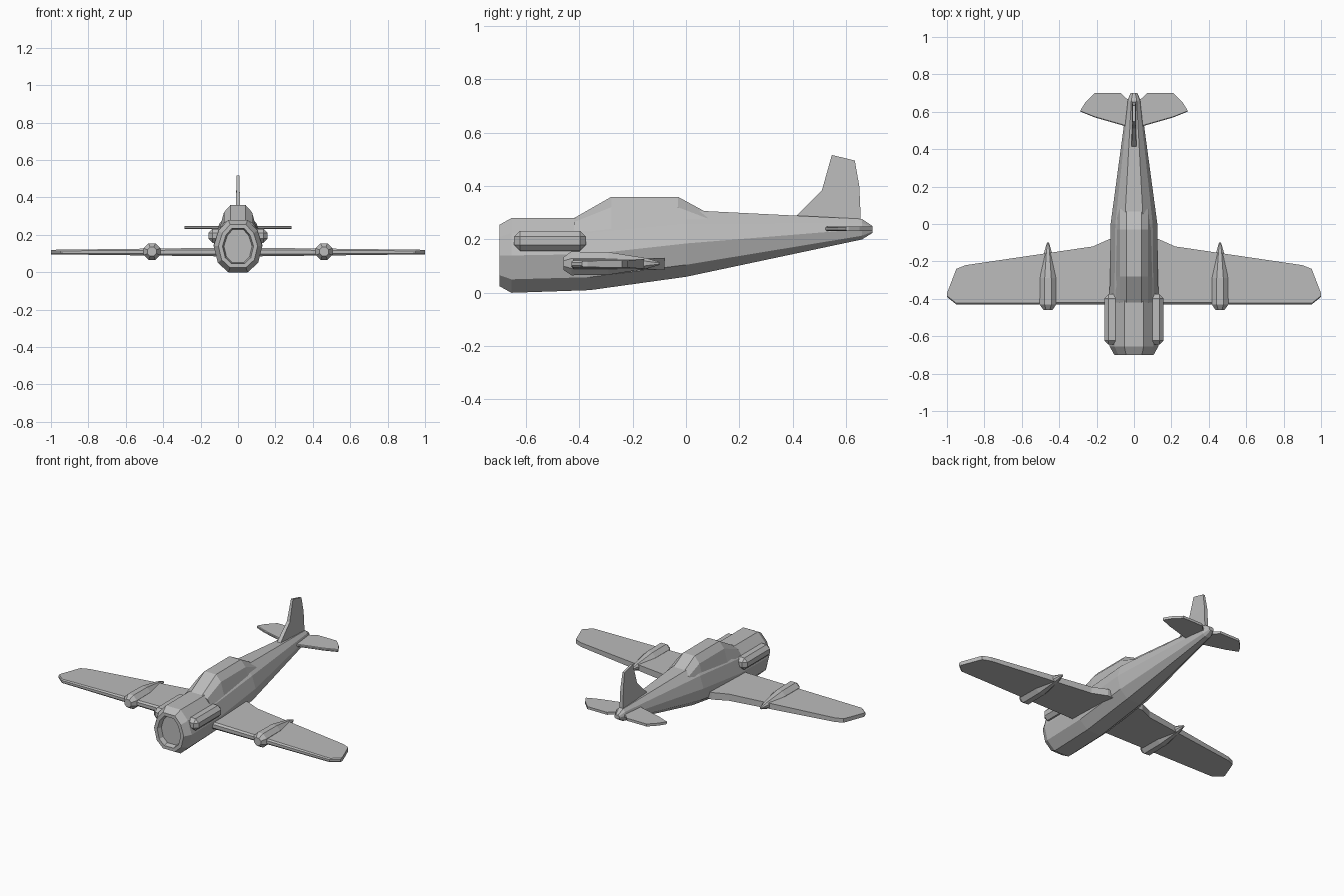
import bpy, bmesh, math

default_cube = bpy.data.objects.get("Cube")
if default_cube:
    bpy.data.objects.remove(default_cube)

grey = bpy.data.materials.new("plain grey")
grey.use_nodes = True
colour = (0.5, 0.5, 0.5, 1)
grey.diffuse_color = colour
grey.node_tree.nodes["Principled BSDF"].inputs["Base Color"].default_value = colour


def finish(name, bm, mirror):
    """Turn a bmesh into a grey object, mirrored across the centre if asked."""
    mesh = bpy.data.meshes.new(name)
    bm.to_mesh(mesh)
    bm.free()
    mesh.materials.append(grey)
    part = bpy.data.objects.new(name, mesh)
    bpy.context.collection.objects.link(part)
    if mirror:
        part.modifiers.new("Mirror", 'MIRROR')


def skin(rings):
    """Join equal rings of points into a closed bmesh."""
    bm = bmesh.new()
    loops = [[bm.verts.new(point) for point in ring] for ring in rings]
    for near, far in zip(loops, loops[1:]):
        for i in range(len(near)):
            bm.faces.new((near[i - 1], near[i], far[i], far[i - 1]))
    bm.faces.new(loops[0])
    bm.faces.new(loops[-1])
    bmesh.ops.recalc_face_normals(bm, faces=bm.faces)
    return bm


def both_sides(half):
    """Complete a half section given as (x, z) from one end to the other."""
    return half + [(-x, z) for x, z in reversed(half)]


def plate(name, stations, middle, root, taper):
    """Flat surface from (x, front, back) stations, thinning outwards, bevelled in front."""
    rings = []
    for x, front, back in stations:
        thick = root - taper * x
        low, high = middle - thick, middle + thick
        soft = front + thick / 2
        rings.append([(x, front, middle - thick / 2), (x, front, middle + thick / 2),
                      (x, soft, high), (x, back, high), (x, back, low), (x, soft, low)])
    finish(name, skin(rings), True)


# Fuselage: ten-sided section scaled to (y, half width, bottom, top)
section = both_sides([(0.4, 1), (0.8, 0.8), (1, 0.5), (0.83, 0.18), (0.4, 0)])
stations = [(-0.7, 0.105, 0.025, 0.255), (-0.655, 0.13, 0, 0.28), (-0.36, 0.13, 0.01, 0.28),
            (0, 0.125, 0.06, 0.31), (0.66, 0.036, 0.2, 0.277), (0.7, 0.018, 0.225, 0.25)]
body = skin([[(x * width, y, bottom + z * (top - bottom)) for x, z in section]
             for y, width, bottom, top in stations])

# Sunken intake in the nose
intake = min(body.faces, key=lambda face: face.calc_center_median().y)
for rim, depth in ((0.022, 0), (0.008, -0.03)):
    body.normal_update()
    bmesh.ops.inset_region(body, faces=[intake], thickness=rim, depth=depth)
finish("fuselage", body, False)

# Canopy: sloped screen, level roof and sloped rear, as (y, roof height)
sill = 0.23
canopy = []
for y, roof in ((-0.42, 0.28), (-0.28, 0.36), (-0.03, 0.36), (0.08, 0.3)):
    shoulder = sill + (roof - sill) * 0.7
    outline = both_sides([(0.1, sill), (0.075, shoulder), (0.04, roof)])
    canopy.append([(x, y, z) for x, z in outline])
finish("canopy", skin(canopy), False)

# Wings: straight leading edge, swept trailing edge, clipped tip
leading = -0.43
plate("wing", [(0, leading, -0.08), (0.13, leading, -0.08), (0.22, leading, -0.12),
               (0.9, leading, -0.22), (0.95, leading, -0.24), (1, -0.39, -0.37)],
      middle=0.108, root=0.024, taper=0.012)

# Tailplane
plate("tailplane", [(0, 0.51, 0.66), (0.04, 0.52, 0.67), (0.07, 0.53, 0.7), (0.21, 0.57, 0.7),
                    (0.26, 0.59, 0.65), (0.285, 0.6, 0.61)],
      middle=0.24, root=0.008, taper=0)

# Wing pods: octagonal, tapering to the rear, as (y, radius)
corners = [math.tau * (i + 0.5) / 8 for i in range(8)]
pod = [(-0.46, 0.026), (-0.43, 0.048), (-0.29, 0.046), (-0.15, 0.022), (-0.1, 0.006)]
finish("wing_pod", skin([[(0.46 + radius * math.cos(a), y, 0.11 + radius * math.sin(a))
                          for a in corners] for y, radius in pod]), True)

# Cheek fairings: chamfered boxes beside the nose
cheek = bmesh.new()
bmesh.ops.create_cube(cheek, size=1)
bmesh.ops.scale(cheek, vec=(0.08, 0.27, 0.075), verts=cheek.verts)
bmesh.ops.bevel(cheek, geom=cheek.edges[:], offset=0.022, segments=1, affect='EDGES')
bmesh.ops.translate(cheek, vec=(0.118, -0.51, 0.195), verts=cheek.verts)
finish("cheek_fairing", cheek, True)

# Fin: raked front with a fillet at the foot, as (front, height, back, back height)
fin = []
for front, height, back, rear in ((0.4, 0.27, 0.655, 0.25), (0.42, 0.295, 0.655, 0.29),
                                  (0.51, 0.385, 0.65, 0.4), (0.547, 0.517, 0.633, 0.496)):
    half = 0.02 - height / 40
    fin.append([(-half, front, height), (half, front, height),
                (half, back, rear), (-half, back, rear)])
finish("fin", skin(fin), False)
